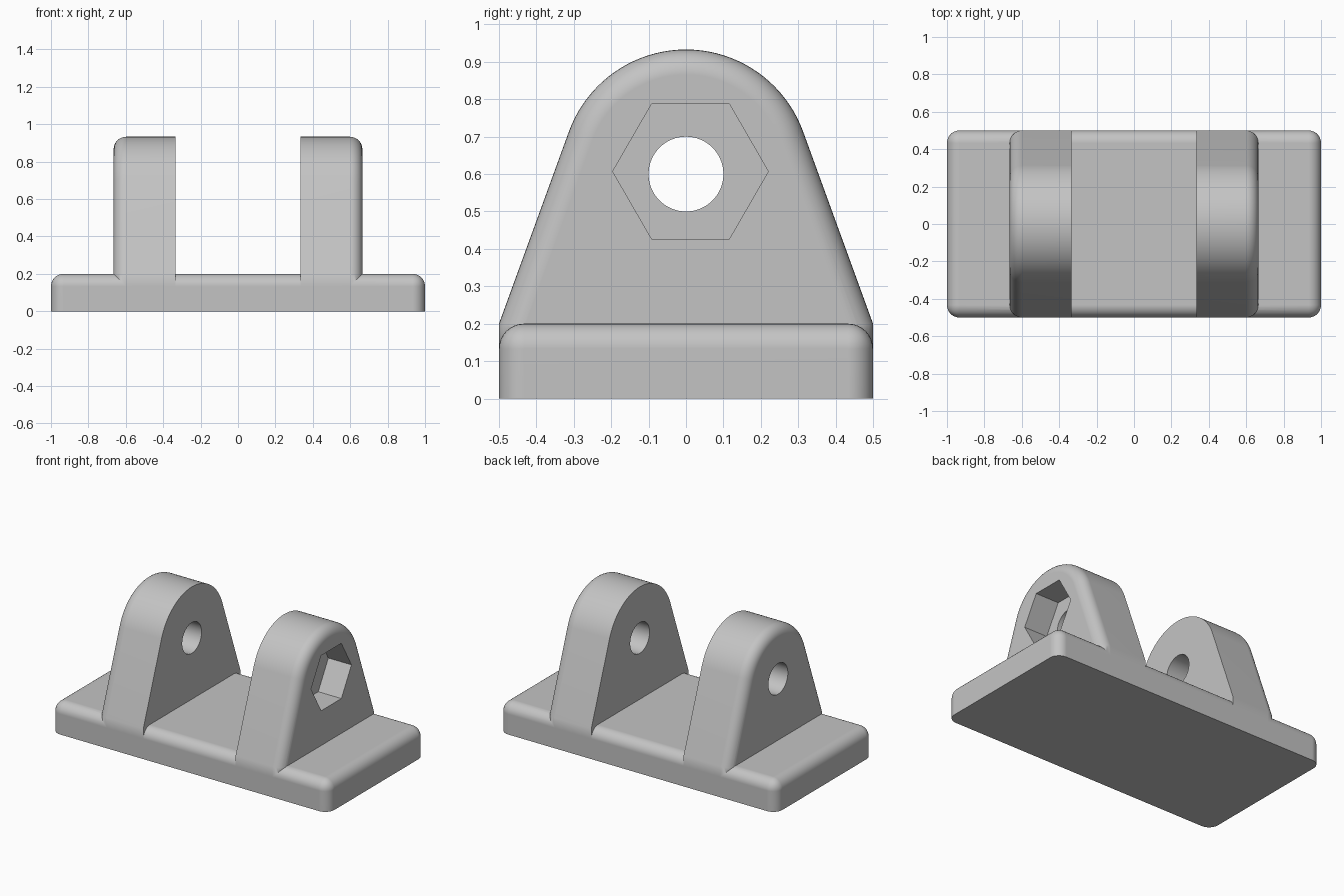
import bpy, bmesh, math
from mathutils import Matrix

cube = bpy.data.objects.get("Cube")
if cube:
    bpy.data.objects.remove(cube, do_unlink=True)

ROUND = 0.067          # edge rounding
PIN_Z = 0.6            # pin axis height
LUG_R = 0.333          # radius of lug top
IN, OUT = 0.333, 0.665 # lug inner and outer faces

grey = bpy.data.materials.new("plain grey")
grey.use_nodes = True
colour = (0.55, 0.55, 0.55, 1)
grey.diffuse_color = colour
grey.node_tree.nodes["Principled BSDF"].inputs["Base Color"].default_value = colour


def make_object(name, bm):
    bmesh.ops.recalc_face_normals(bm, faces=bm.faces)
    mesh = bpy.data.meshes.new(name)
    bm.to_mesh(mesh)
    bm.free()
    mesh.materials.append(grey)
    obj = bpy.data.objects.new(name, mesh)
    bpy.context.collection.objects.link(obj)
    return obj


def round_edges(bm, edges):
    bmesh.ops.bevel(bm, geom=edges, offset=ROUND, segments=8, profile=0.5,
                    affect='EDGES', clamp_overlap=False)


def make_base():
    bm = bmesh.new()
    bmesh.ops.create_cube(bm, size=1, matrix=Matrix.Translation((0, 0, 0.1))
                          @ Matrix.Diagonal((2, 1, 0.2, 1)))
    # every edge except the bottom outline is rounded
    round_edges(bm, [e for e in bm.edges if max(v.co.z for v in e.verts) > 0.1])
    return make_object("base_plate", bm)


def make_lug(name, side):
    # straight flanks tangent to a round top
    start = math.radians(20)
    steps = 40
    outline = [(0.5, 0.06), (0.5, 0.2)]
    for i in range(steps + 1):
        a = start + (math.pi - 2 * start) * i / steps
        outline.append((LUG_R * math.cos(a), PIN_Z + LUG_R * math.sin(a)))
    outline += [(-0.5, 0.2), (-0.5, 0.06)]
    bm = bmesh.new()
    face = bm.faces.new([bm.verts.new((side * IN, y, z)) for y, z in outline])
    ext = bmesh.ops.extrude_face_region(bm, geom=[face], use_keep_orig=True)
    for v in ext["geom"]:
        if isinstance(v, bmesh.types.BMVert):
            v.co.x = side * OUT
    bmesh.ops.recalc_face_normals(bm, faces=bm.faces)
    # only the outer rim is rounded
    round_edges(bm, [e for e in bm.edges
                     if all(abs(v.co.x) > OUT - 0.01 for v in e.verts)
                     and max(v.co.z for v in e.verts) > 0.1])
    return make_object(name, bm)


def make_cutter(name, sides, radius, x0, x1, y, z):
    bm = bmesh.new()
    place = Matrix.Translation(((x0 + x1) / 2, y, z)) @ Matrix.Rotation(math.pi / 2, 4, 'Y')
    bmesh.ops.create_cone(bm, cap_ends=True, segments=sides, radius1=radius,
                          radius2=radius, depth=x1 - x0, matrix=place)
    return make_object(name, bm)


def combine(target, other, operation):
    mod = target.modifiers.new(operation.lower(), 'BOOLEAN')
    mod.operation = operation
    mod.solver = 'EXACT'
    mod.object = other
    bpy.context.view_layer.objects.active = target
    bpy.ops.object.modifier_apply(modifier=mod.name)
    bpy.data.objects.remove(other, do_unlink=True)


# base with two lugs
bracket = make_base()
for name, side in (("left_lug", 1), ("right_lug", -1)):
    combine(bracket, make_lug(name, side), 'UNION')

# pin hole through both lugs, hexagonal nut pocket in the left lug
combine(bracket, make_cutter("pin_hole", 64, 0.1, -1.2, 1.2, 0, PIN_Z), 'DIFFERENCE')
combine(bracket, make_cutter("nut_pocket", 6, 0.208, OUT - 0.167, 1, 0.012, 0.607), 'DIFFERENCE')
bracket.name = "clevis_bracket"

# smooth rounds, crisp edges, flat plane shading
bpy.ops.object.select_all(action='DESELECT')
bracket.select_set(True)
bpy.context.view_layer.objects.active = bracket
bpy.ops.object.shade_smooth_by_angle(angle=math.radians(30))
flatten = bracket.modifiers.new("flat_planes", 'WEIGHTED_NORMAL')
flatten.keep_sharp = True
